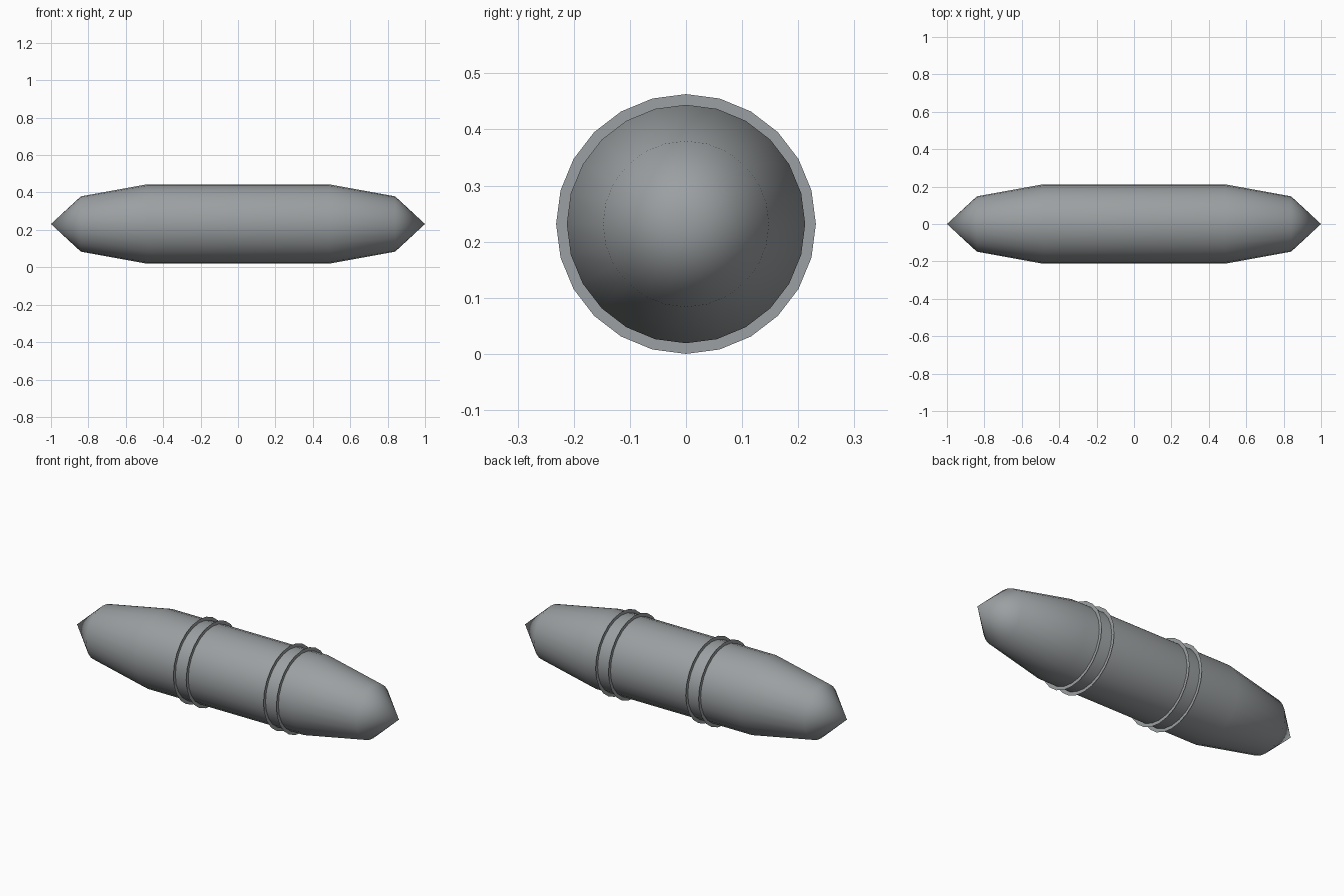
import bpy, bmesh, math
from mathutils import Vector

cube = bpy.data.objects.get("Cube")
if cube:
    bpy.data.objects.remove(cube, do_unlink=True)

SIDES = 24
AXIS_Z = 0.2315      # height of the long axis
HULL_R = 0.2125
RING_R = 0.2315

grey = bpy.data.materials.new("steel_grey")
grey.use_nodes = True
colour = (0.33, 0.35, 0.36, 1)
grey.diffuse_color = colour
grey.node_tree.nodes["Principled BSDF"].inputs["Base Color"].default_value = colour


def lathe(name, profile):
    """Revolve (x, radius) points around the long axis."""
    bm = bmesh.new()
    points = [bm.verts.new((x, 0, r)) for x, r in profile]
    edges = [bm.edges.new(pair) for pair in zip(points, points[1:])]
    bmesh.ops.spin(bm, geom=points + edges, cent=(0, 0, 0), axis=(1, 0, 0),
                   angle=math.tau, steps=SIDES, use_duplicate=False)
    bmesh.ops.remove_doubles(bm, verts=bm.verts[:], dist=0.0005)
    bmesh.ops.recalc_face_normals(bm, faces=bm.faces[:])
    # Flat rings face the nearer end, closed bodies face outward
    for face in bm.faces:
        if face.normal.dot(Vector(face.calc_center_median())) < 0:
            face.normal_flip()
    mesh = bpy.data.meshes.new(name)
    bm.to_mesh(mesh)
    bm.free()
    mesh.materials.append(grey)
    obj = bpy.data.objects.new(name, mesh)
    obj.location.z = AXIS_Z
    bpy.context.collection.objects.link(obj)
    return obj


# Hull: straight barrel, tapered shoulders and pointed ends
half = [(0.485, HULL_R), (0.84, 0.148), (1.0, 0.0)]
hull = lathe("hull", [(-x, r) for x, r in reversed(half)] + half)
hull.data.shade_smooth()

# Two pairs of thin flat flange rings around the barrel
for pair, centre in (("rear", -0.20), ("front", 0.36)):
    for side, offset in (("inner", -0.04), ("outer", 0.04)):
        x = centre + offset
        lathe(f"{pair}_{side}_ring", [(x, HULL_R - 0.003), (x, RING_R)])
